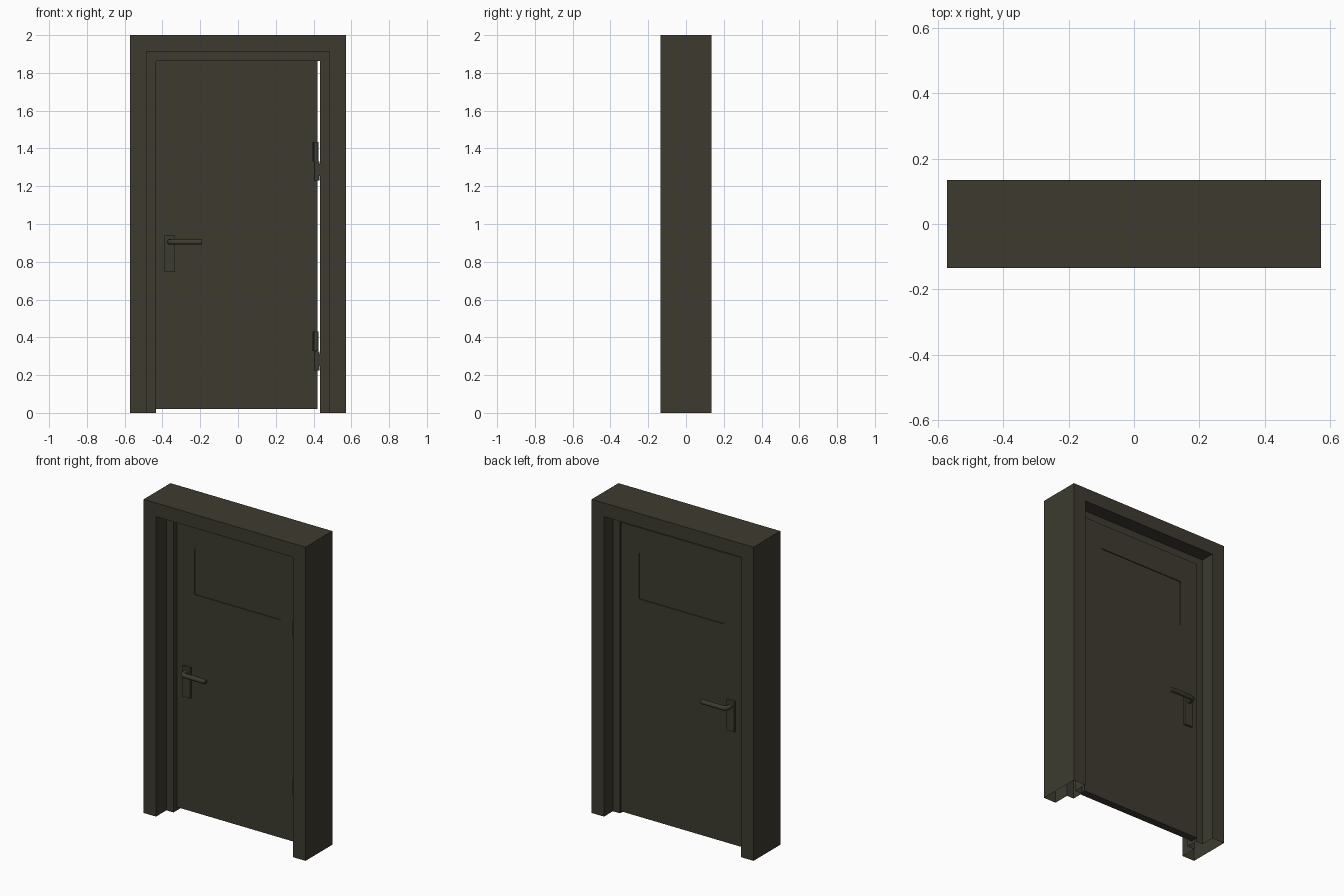
import bpy, bmesh, math

if "Cube" in bpy.data.objects:
    bpy.data.objects.remove(bpy.data.objects["Cube"])

# single dark olive paint
paint = bpy.data.materials.new("dark_olive_paint")
paint.diffuse_color = (0.047, 0.044, 0.028, 1)
paint.use_nodes = True
paint.node_tree.nodes["Principled BSDF"].inputs["Base Color"].default_value = paint.diffuse_color


def finish(name, bm):
    me = bpy.data.meshes.new(name)
    bmesh.ops.recalc_face_normals(bm, faces=bm.faces)
    bm.to_mesh(me)
    bm.free()
    me.materials.append(paint)
    ob = bpy.data.objects.new(name, me)
    bpy.context.collection.objects.link(ob)
    return ob


def box(name, x, y, z):
    bm = bmesh.new()
    bmesh.ops.create_cube(bm, size=1)
    for v in bm.verts:
        for i, (a, b) in enumerate((x, y, z)):
            v.co[i] = (a + b) / 2 + v.co[i] * (b - a)
    return finish(name, bm)


def cylinder(name, x, y, z0, z1, r):
    bm = bmesh.new()
    bmesh.ops.create_cone(bm, cap_ends=True, segments=20, radius1=r, radius2=r, depth=z1 - z0)
    bmesh.ops.translate(bm, verts=bm.verts, vec=(x, y, (z0 + z1) / 2))
    for f in bm.faces:
        f.smooth = len(f.verts) == 4
    for e in bm.edges:
        e.smooth = all(f.smooth for f in e.link_faces)
    return finish(name, bm)


# frame: hollow stepped section (inset from outside, depth) swept over the doorway, open at the feet
section = [(0, -0.135), (0.087, -0.135), (0.087, -0.03), (0.137, -0.03),
           (0.137, 0.045), (0.087, 0.045), (0.087, 0.135), (0, 0.135)]
bm = bmesh.new()
rings = []
for side, top in ((-1, 0), (-1, 1), (1, 1), (1, 0)):
    rings.append([bm.verts.new((side * (0.571 - u), y, (2 - u) * top)) for u, y in section])
n = len(section)
for a, b in zip(rings, rings[1:]):
    for i in range(n):
        j = (i + 1) % n
        bm.faces.new((a[i], a[j], b[j], b[i]))
finish("door_frame", bm)

# door leaf with a shallow recessed panel on both faces
X0, X1, Z0, Z1 = -0.434, 0.421, 0.02, 1.863
FRONT, BACK = 0.006, 0.054
bm = bmesh.new()
bmesh.ops.create_cube(bm, size=1)
for v in bm.verts:
    v.co = (X0 if v.co.x < 0 else X1, FRONT if v.co.y < 0 else BACK, Z0 if v.co.z < 0 else Z1)
bm.normal_update()
for f in [f for f in bm.faces if abs(f.normal.y) > 0.9]:
    s = 1 if f.normal.y > 0 else -1
    bmesh.ops.inset_individual(bm, faces=[f], thickness=0.1)
    for v in f.verts:
        v.co.x = -0.31 if v.co.x < 0 else 0.294
        v.co.z = 1.408 if v.co.z < 1 else 1.7
    bmesh.ops.inset_individual(bm, faces=[f], thickness=0.0005)
    for v in f.verts:
        v.co.y -= s * 0.005
finish("door_leaf", bm)

# handles on both faces: back plate and bent lever
for label, face, s in (("front", FRONT, -1), ("back", BACK, 1)):
    box(label + "_handle_plate", (-0.388, -0.333), sorted((face, face + s * 0.014)), (0.745, 0.94))
    r, bend, reach = 0.0145, 0.025, face + s * 0.058
    path = [(-0.361, face)]
    for k in range(7):
        t = k / 6 * math.pi / 2
        path.append((-0.361 + bend * (1 - math.cos(t)), reach - s * bend * (1 - math.sin(t))))
    path.append((-0.19, reach))
    cu = bpy.data.curves.new(label + "_lever", 'CURVE')
    cu.dimensions = '3D'
    cu.bevel_depth = r
    cu.bevel_resolution = 4
    cu.use_fill_caps = True
    sp = cu.splines.new('POLY')
    sp.points.add(len(path) - 1)
    for p, (x, y) in zip(sp.points, path):
        p.co = (x, y, 0.905, 1)
    cu.materials.append(paint)
    bpy.context.collection.objects.link(bpy.data.objects.new(label + "_lever", cu))

# hinges: knuckles with one leaf on the door and one on the frame
for label, z in (("lower", 0.325), ("upper", 1.33)):
    cylinder(label + "_hinge_door_knuckle", 0.414, -0.016, z + 0.002, z + 0.105, 0.013)
    cylinder(label + "_hinge_frame_knuckle", 0.418, -0.018, z - 0.1, z, 0.014)
    box(label + "_hinge_door_leaf", (0.394, 0.415), (-0.012, FRONT), (z + 0.002, z + 0.105))
    box(label + "_hinge_frame_leaf", (0.418, 0.483), (-0.034, -0.029), (z - 0.077, z - 0.012))
